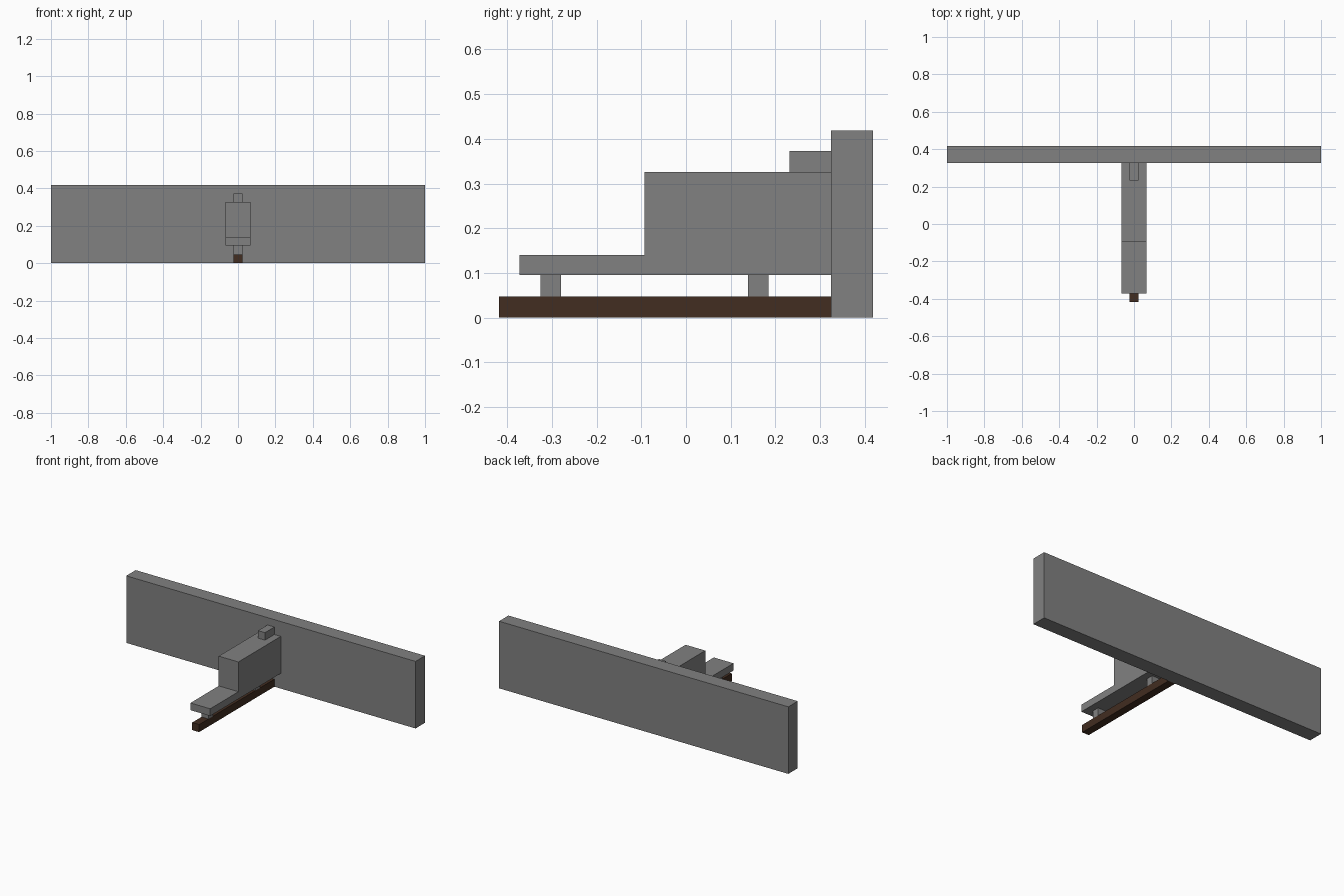
import bpy
import bmesh

cube = bpy.data.objects.get("Cube")
if cube:
    bpy.data.objects.remove(cube, do_unlink=True)


def make_material(name, color):
    mat = bpy.data.materials.new(name)
    mat.use_nodes = True
    mat.diffuse_color = color
    mat.node_tree.nodes["Principled BSDF"].inputs["Base Color"].default_value = color
    return mat


grey = make_material("grey", (0.22, 0.22, 0.22, 1))
brown = make_material("dark brown", (0.054, 0.026, 0.015, 1))


def extrude_profile(name, profile, half_width, mat):
    """Extrude a side profile of (y, z) points across x, centred on x = 0."""
    bm = bmesh.new()
    face = bm.faces.new([bm.verts.new((-half_width, y, z)) for y, z in profile])
    new = bmesh.ops.extrude_face_region(bm, geom=[face])["geom"]
    verts = [v for v in new if isinstance(v, bmesh.types.BMVert)]
    bmesh.ops.translate(bm, verts=verts, vec=(2 * half_width, 0, 0))
    bmesh.ops.recalc_face_normals(bm, faces=bm.faces)
    mesh = bpy.data.meshes.new(name)
    bm.to_mesh(mesh)
    bm.free()
    mesh.materials.append(mat)
    obj = bpy.data.objects.new(name, mesh)
    bpy.context.collection.objects.link(obj)
    return obj


def box(name, half_width, y0, y1, z0, z1, mat=grey):
    return extrude_profile(name, [(y0, z0), (y1, z0), (y1, z1), (y0, z1)], half_width, mat)


# Wide wall at the back
WALL = 0.325
box("back_wall", 1.0, WALL, 0.418, 0, 0.419)

# Stepped body: low front deck and tall rear block
body = [(-0.372, 0.095), (WALL, 0.095), (WALL, 0.326),
        (-0.093, 0.326), (-0.093, 0.14), (-0.372, 0.14)]
extrude_profile("stepped_body", body, 0.068, grey)

# Small block on top, against the wall
box("top_block", 0.024, 0.232, WALL, 0.326, 0.373)

# Rail on the ground and the two supports above it
box("ground_rail", 0.024, -0.418, WALL, 0, 0.047, brown)
for name, y in (("front_support", -0.326), ("rear_support", 0.139)):
    box(name, 0.024, y, y + 0.046, 0.047, 0.095)
